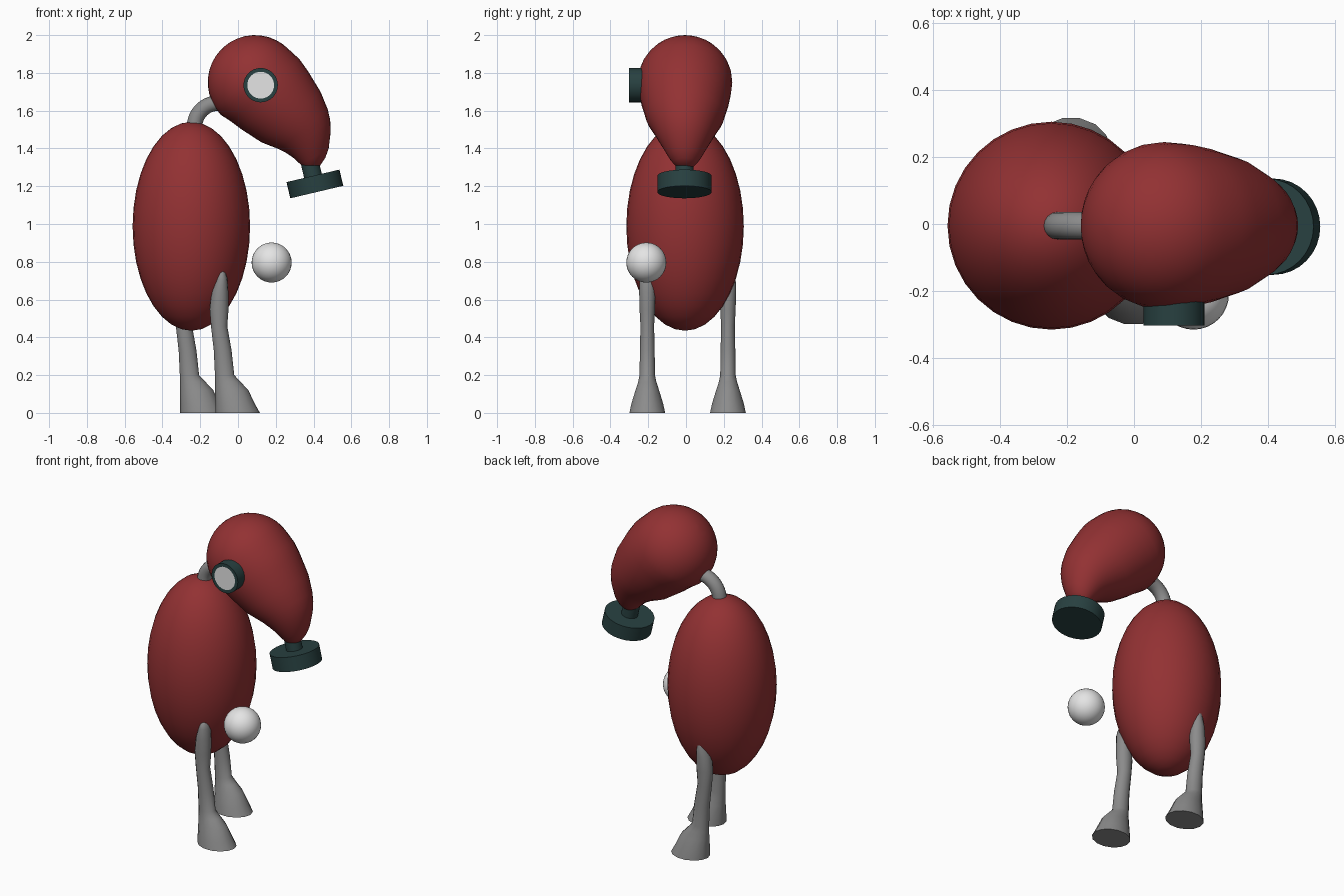
import bpy, bmesh, math
from mathutils import Vector, Matrix

if "Cube" in bpy.data.objects:
    bpy.data.objects.remove(bpy.data.objects["Cube"])

Y0 = -0.005  # centre line of body and head


def mat(name, rgb):
    m = bpy.data.materials.new(name)
    m.diffuse_color = (*rgb, 1)
    m.use_nodes = True
    m.node_tree.nodes["Principled BSDF"].inputs["Base Color"].default_value = m.diffuse_color
    return m


RED = mat("dark red", (0.29, 0.031, 0.033))
GREY = mat("mid grey", (0.26, 0.26, 0.26))
TEAL = mat("dark teal", (0.021, 0.052, 0.052))
WHITE = mat("off white", (0.78, 0.78, 0.78))


def finish(bm, name, mats, angle=40):
    bmesh.ops.recalc_face_normals(bm, faces=bm.faces[:])
    me = bpy.data.meshes.new(name)
    bm.to_mesh(me)
    bm.free()
    ob = bpy.data.objects.new(name, me)
    bpy.context.collection.objects.link(ob)
    for m in mats:
        me.materials.append(m)
    bpy.ops.object.select_all(action='DESELECT')
    ob.select_set(True)
    bpy.context.view_layer.objects.active = ob
    bpy.ops.object.shade_smooth_by_angle(angle=math.radians(angle))
    return ob


def ellipsoid(name, centre, radii, m, seg=32, rings=18):
    bm = bmesh.new()
    bmesh.ops.create_uvsphere(bm, u_segments=seg, v_segments=rings, radius=1)
    bmesh.ops.transform(bm, verts=bm.verts[:], matrix=Matrix.Translation(centre) @ Matrix.Diagonal((*radii, 1)))
    return finish(bm, name, [m])


def loft(name, rings, m, seg, angle=40):
    """Skin rings given as (centre, half-axis u, half-axis v), with flat end caps."""
    bm = bmesh.new()
    loops = []
    for c, u, v in rings:
        loops.append([bm.verts.new(c + u * math.cos(a) + v * math.sin(a))
                      for a in (2 * math.pi * i / seg for i in range(seg))])
    for a, b in zip(loops, loops[1:]):
        for i in range(seg):
            j = (i + 1) % seg
            bm.faces.new((a[i], a[j], b[j], b[i]))
    bm.faces.new(loops[0])
    bm.faces.new(loops[-1])
    return finish(bm, name, [m], angle)


def cylinder(name, centre, axis, r, depth, mats, seg=32, inset=0):
    bm = bmesh.new()
    bmesh.ops.create_cone(bm, cap_ends=True, segments=seg, radius1=r, radius2=r, depth=depth)
    if inset:
        top = max(bm.faces, key=lambda f: f.calc_center_median().z)
        bmesh.ops.inset_region(bm, faces=[top], thickness=inset)
        top.material_index = 1
    rot = Vector(axis).to_track_quat('Z', 'Y').to_matrix().to_4x4()
    bmesh.ops.transform(bm, verts=bm.verts[:], matrix=Matrix.Translation(centre) @ rot)
    return finish(bm, name, mats)


# Body and floating ball
ellipsoid("body", (-0.247, Y0, 0.988), (0.311, 0.311, 0.553), RED)
ellipsoid("floating_ball", (0.178, -0.21, 0.796), (0.106,) * 3, WHITE, 32, 16)

# Head: round skull lofted into a bent, narrowing snout
# upper and lower outline points in the side plane: (x, z, x, z)
skull = Vector((0.09, 0, 1.75))
d, n = Vector((0.69, 0, -0.724)), Vector((0.724, 0, 0.69))
pairs = []
for k in range(10):
    a = math.radians(2 + 88 * k / 9)
    c, r = skull - d * 0.25 * math.cos(a), 0.25 * math.sin(a)
    p, q = c + n * r, c - n * r
    pairs.append((p.x, p.z, q.x, q.z))
pairs += [(0.325, 1.873, -0.04, 1.545), (0.37, 1.81, 0.02, 1.5), (0.437, 1.70, 0.125, 1.432),
          (0.475, 1.607, 0.22, 1.395), (0.488, 1.55, 0.257, 1.375), (0.491, 1.49, 0.29, 1.353),
          (0.48, 1.40, 0.334, 1.313), (0.462, 1.35, 0.35, 1.298), (0.435, 1.31, 0.365, 1.288)]
rings = []
for x1, z1, x2, z2 in pairs:
    p, q = Vector((x1, Y0, z1)), Vector((x2, Y0, z2))
    h = (p - q) / 2
    rings.append(((p + q) / 2, h, Vector((0, h.length, 0))))
loft("head", rings, RED, 32, 60)

# Eye: dark housing with an inset pale lens, on the front side only
cylinder("eye", (0.12, -0.255, 1.735), (0, -1, 0), 0.091, 0.096, [TEAL, WHITE], 32, 0.02)

# Mouthpiece: stem and disc, tilted
up = Vector((-0.23, 0, 0.973))
disc = Vector((0.407, -0.008, 1.212))
cylinder("mouth_disc", disc, up, 0.144, 0.088, [TEAL])
cylinder("mouth_stem", disc + up * 0.085, up, 0.048, 0.11, [TEAL], 24)

# Neck: bent tube from body to head
bend = Vector((-0.105, Y0, 1.515))
path = [Vector((-0.232, Y0, 1.45))]
radials = [Vector((-1, 0, 0))]
for k in range(11):
    a = math.radians(180 - 80 * k / 10)
    radials.append(Vector((math.cos(a), 0, math.sin(a))))
    path.append(bend + radials[-1] * 0.125)
path.append(path[-1] + Vector((0.1, 0, 0.018)))
radials.append(radials[-1])
loft("neck", [(p, r * 0.041, Vector((0, 0.041, 0))) for p, r in zip(path, radials)], GREY, 16)

# Legs: one profile (z, centre x, half length, half width), placed twice
LEG = [(0, -0.002, 0.118, 0.097), (0.05, -0.016, 0.104, 0.086), (0.12, -0.033, 0.088, 0.064),
       (0.165, -0.054, 0.067, 0.049), (0.2, -0.071, 0.051, 0.042), (0.33, -0.081, 0.047, 0.04),
       (0.46, -0.1, 0.043, 0.037), (0.55, -0.1, 0.05, 0.042), (0.64, -0.095, 0.044, 0.044),
       (0.71, -0.087, 0.031, 0.042), (0.74, -0.086, 0.021, 0.034), (0.757, -0.086, 0.007, 0.014)]
for name, dx, y in (("front_leg", 0, -0.205), ("back_leg", -0.186, 0.222)):
    loft(name, [(Vector((cx + dx, y, z)), Vector((rx, 0, 0)), Vector((0, ry, 0)))
                for z, cx, rx, ry in LEG], GREY, 14, 60)
